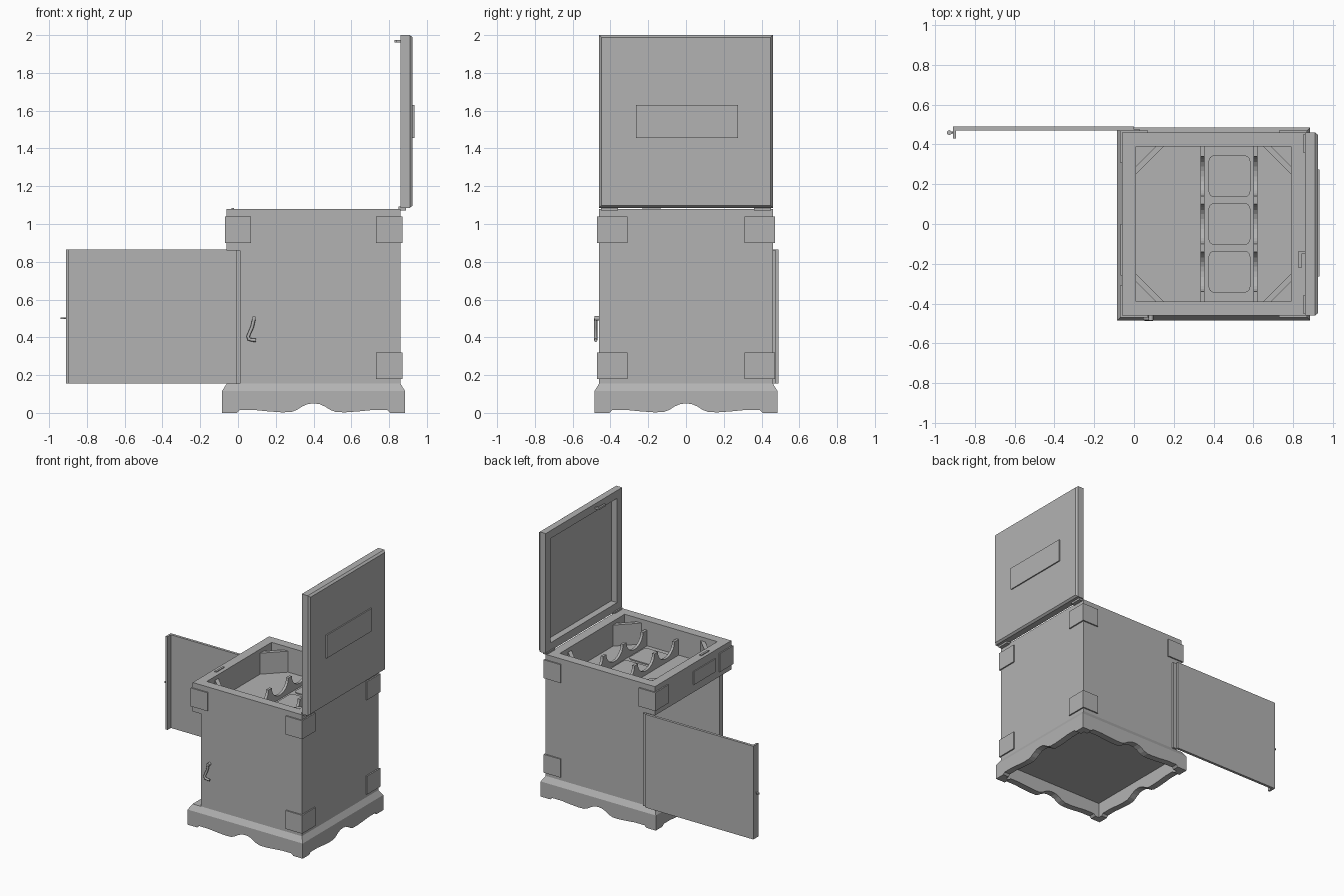
import bpy
import bmesh
import math
from mathutils import Vector

cube = bpy.data.objects.get("Cube")
if cube:
    bpy.data.objects.remove(cube, do_unlink=True)

grey = bpy.data.materials.new("plain_grey")
grey.use_nodes = True
GREY = (0.45, 0.45, 0.45, 1)
grey.diffuse_color = GREY
grey.node_tree.nodes["Principled BSDF"].inputs["Base Color"].default_value = GREY


def finish(name, bm):
    bmesh.ops.recalc_face_normals(bm, faces=bm.faces)
    mesh = bpy.data.meshes.new(name)
    bm.to_mesh(mesh)
    bm.free()
    mesh.materials.append(grey)
    obj = bpy.data.objects.new(name, mesh)
    bpy.context.collection.objects.link(obj)
    return obj


def add_box(bm, x, y, z):
    made = bmesh.ops.create_cube(bm, size=1)["verts"]
    for v in made:
        v.co = Vector([(r[0] + r[1]) / 2 + c * (r[1] - r[0]) for r, c in zip((x, y, z), v.co)])
    return made


def boxes(name, *parts):
    bm = bmesh.new()
    for part in parts:
        add_box(bm, *part)
    return finish(name, bm)


def prism(name, points, axis, lo, hi):
    """Extrude an outline along an axis; points use the other two axes in order."""
    def place(p, d):
        co = list(p)
        co.insert("xyz".index(axis), d)
        return co
    bm = bmesh.new()
    face = bm.faces.new([bm.verts.new(place(p, lo)) for p in points])
    out = bmesh.ops.extrude_face_region(bm, geom=[face])["geom"]
    shift = Vector(place((0, 0), hi - lo))
    bmesh.ops.translate(bm, vec=shift, verts=[g for g in out if isinstance(g, bmesh.types.BMVert)])
    return finish(name, bm)


def tube(name, points, radius):
    curve = bpy.data.curves.new(name, "CURVE")
    curve.dimensions = "3D"
    curve.bevel_depth = radius
    curve.bevel_resolution = 2
    curve.use_fill_caps = True
    spline = curve.splines.new("POLY")
    spline.points.add(len(points) - 1)
    for p, co in zip(spline.points, points):
        p.co = (*co, 1)
    curve.materials.append(grey)
    obj = bpy.data.objects.new(name, curve)
    bpy.context.collection.objects.link(obj)
    return obj


# Main extents of the cabinet
L, R, W = -0.06, 0.86, 0.46
MID = (L + R) / 2
BASE, SPLIT, TOP = 0.155, 0.86, 1.08

# Scalloped plinth boards
HALF, THICK, PLINTH = 0.485, 0.05, 0.115
scallop = [(0, .05), (.03, .047), (.06, .034), (.09, .015), (.12, .004), (.17, .003),
           (.24, .008), (.31, .015), (.39, .015), (.405, 0)]


def board_outline(centre, half):
    right = scallop + [(half, 0)]
    lower = [(centre - t, z) for t, z in reversed(right)] + [(centre + t, z) for t, z in right[1:]]
    return lower + [(centre + half, PLINTH), (centre - half, PLINTH)]


for side, word in ((-1, "front"), (1, "back")):
    a, b = sorted((side * HALF, side * (HALF - THICK)))
    prism("plinth_" + word, board_outline(MID, HALF), "y", a, b)
for side, word in ((-1, "right"), (1, "left")):
    a, b = sorted((MID + side * HALF, MID + side * (HALF - THICK)))
    prism("plinth_" + word, board_outline(0, HALF - THICK), "x", a, b)

# Sloped plinth top, also the cabinet floor
bm = bmesh.new()
for v in add_box(bm, (MID - HALF, MID + HALF), (-HALF, HALF), (PLINTH, BASE)):
    if v.co.z > PLINTH + 0.01:
        v.co.x = L if v.co.x < MID else R
        v.co.y = math.copysign(W, v.co.y)
finish("plinth_top", bm)

# Lower cabinet walls, open towards the door side
boxes("cabinet_walls",
      ((0.01, R), (-W, -W + 0.04), (BASE, SPLIT)),
      ((0.01, R), (W - 0.04, W), (BASE, SPLIT)),
      ((R - 0.04, R), (-W + 0.04, W - 0.04), (BASE, SPLIT)))

# Upper box with storage tray
FLOOR = 0.89
boxes("upper_box",
      ((L, R), (-W, W), (SPLIT, FLOOR)),
      ((L, 0.01), (-W, W), (FLOOR, TOP)),
      ((0.79, R), (-W, W), (FLOOR, TOP)),
      ((0.01, 0.79), (-W, -0.39), (FLOOR, TOP)),
      ((0.01, 0.79), (0.39, W), (FLOOR, TOP)))

# Diagonal boards across the tray corners
for sx in (-1, 1):
    for sy in (-1, 1):
        outline = [(0.4 + sx * (0.39 - u), sy * (0.39 - v))
                   for u, v in ((0.1, 0), (0.14, 0), (0, 0.14), (0, 0.1))]
        prism("tray_corner", outline, "z", FLOOR, TOP - 0.03)

# Two scalloped holder ribs
rib = [(-0.39, FLOOR), (-0.39, FLOOR + 0.12)]
for centre in (-0.24, 0, 0.24):
    for i in range(13):
        a = math.pi * i / 12
        rib.append((centre - 0.1 * math.cos(a), FLOOR + 0.12 - 0.09 * math.sin(a)))
rib += [(0.39, FLOOR + 0.12), (0.39, FLOOR)]
for x in (0.335, 0.6):
    prism("holder_rib", rib, "x", x, x + 0.02)

# Rounded pads between the ribs
for y in (-0.24, 0, 0.24):
    pad = []
    for k, (sx, sy) in enumerate(((1, 1), (-1, 1), (-1, -1), (1, -1))):
        for i in range(5):
            a = math.pi / 2 * (k + i / 4)
            pad.append((0.48 + sx * 0.075 + 0.03 * math.cos(a), y + sy * 0.075 + 0.03 * math.sin(a)))
    prism("tray_pad", pad, "z", FLOOR, FLOOR + 0.008)


# Corner brackets wrapped around the vertical edges
def bracket(sx, sy, z):
    edge = L if sx < 0 else R
    outline = [(edge + sx * u, sy * (W + v)) for u, v in
               ((0.01, 0.01), (-0.13, 0.01), (-0.13, -0.005), (-0.005, -0.005),
                (-0.005, -0.15), (0.01, -0.15))]
    prism("corner_bracket", outline, "z", z, z + 0.14)


for sx in (-1, 1):
    for sy in (-1, 1):
        bracket(sx, sy, 0.9)
        if sx > 0:
            bracket(sx, sy, 0.18)

# Plate on the panel above the door, and the rim catch
boxes("panel_plate", ((L - 0.008, L), (-0.26, 0), (0.92, 1.02)))
boxes("rim_catch", ((-0.035, -0.02), (-0.23, -0.135), (TOP, TOP + 0.006)))

# Raised lid: framed tray with a bevelled outer panel
LID, LID_TOP, FRAME = TOP + 0.006, 2.0, 0.06
boxes("lid_frame",
      ((R, 0.91), (-W, -W + FRAME), (LID, LID_TOP)),
      ((R, 0.91), (W - FRAME, W), (LID, LID_TOP)),
      ((R, 0.91), (-W + FRAME, W - FRAME), (LID, LID + FRAME)),
      ((R, 0.91), (-W + FRAME, W - FRAME), (LID_TOP - FRAME, LID_TOP)))
bm = bmesh.new()
for v in add_box(bm, (0.91, 0.925), (-W, W), (LID, LID_TOP)):
    if v.co.x > 0.92:
        v.co.y -= math.copysign(0.012, v.co.y)
        v.co.z += 0.012 if v.co.z < 1.5 else -0.012
finish("lid_panel", bm)
boxes("lid_plate", ((0.925, 0.934), (-0.265, 0.275), (1.455, 1.63)))
boxes("lid_latch",
      ((0.828, R), (-0.15, -0.135), (1.96, 1.975)),
      ((0.828, 0.842), (-0.22, -0.135), (1.96, 1.975)))
boxes("lid_hinges", *[((R - 0.01, R + 0.03), (min(s * 0.36, s * 0.45), max(s * 0.36, s * 0.45)),
                       (TOP - 0.008, LID + 0.006)) for s in (-1, 1)])

# Open door with its edge lip and small knob
boxes("door",
      ((-0.91, 0.0), (0.47, 0.49), (BASE, SPLIT + 0.005)),
      ((-0.91, -0.895), (0.43, 0.47), (BASE, SPLIT + 0.005)))
boxes("door_hinge", ((-0.01, 0.03), (0.455, 0.475), (BASE, SPLIT)))
tube("door_knob_stem", [(-0.91, 0.46, 0.5), (-0.925, 0.46, 0.5)], 0.004)
knob = [(-0.929 + 0.012 * math.cos(math.tau * i / 12), 0.46 + 0.012 * math.sin(math.tau * i / 12))
        for i in range(12)]
prism("door_knob", knob, "z", 0.496, 0.504)

# Winding crank on the front
tube("crank_hub", [(0.085, -0.45, 0.5), (0.085, -0.485, 0.5)], 0.012)
tube("crank_arm", [(0.085, -0.478, 0.5), (0.075, -0.478, 0.455), (0.053, -0.478, 0.405),
                   (0.058, -0.478, 0.39), (0.075, -0.478, 0.386), (0.095, -0.478, 0.384)], 0.009)
